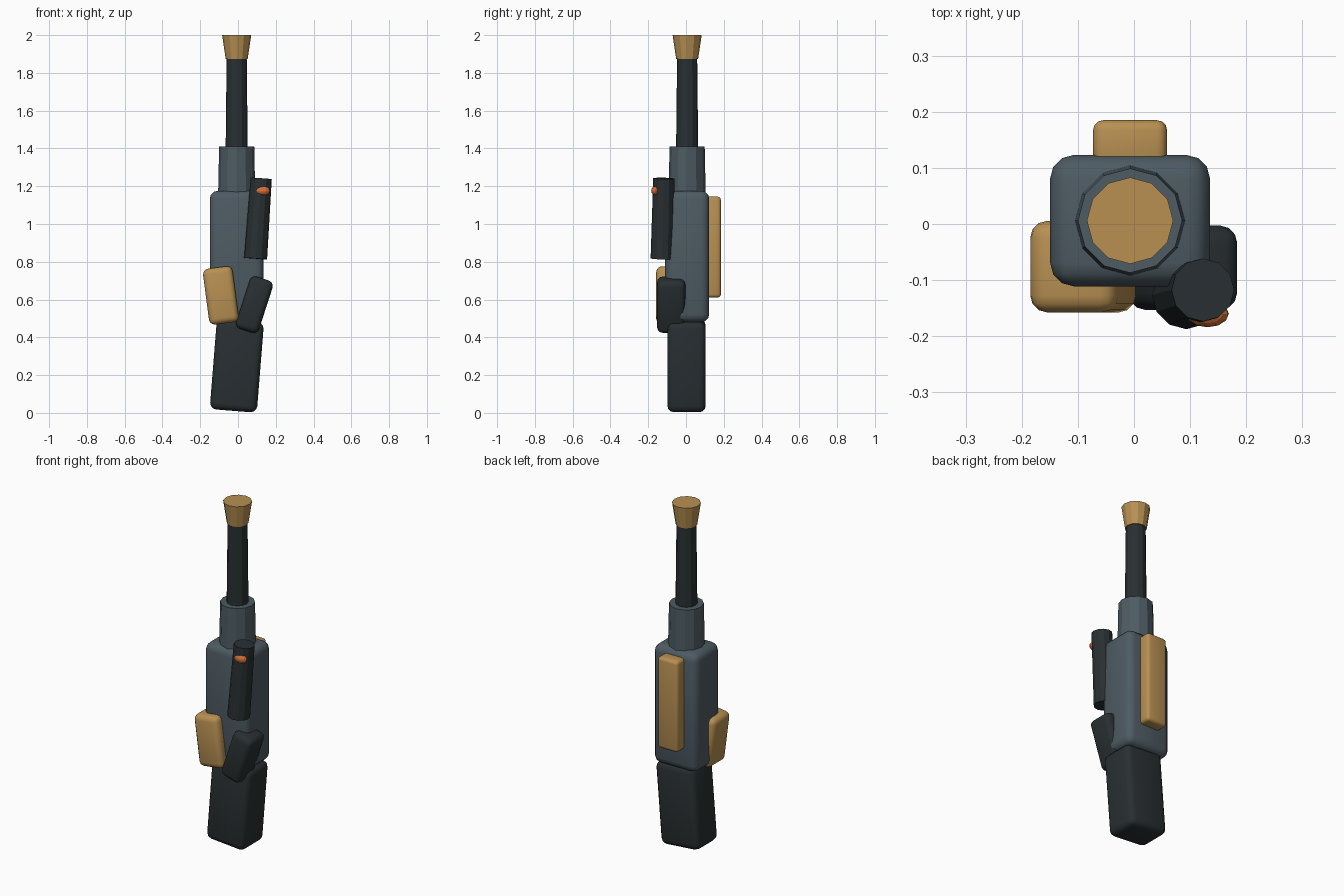
import bpy
from math import radians

if "Cube" in bpy.data.objects:
    bpy.data.objects.remove(bpy.data.objects["Cube"])


def material(name, rgb):
    m = bpy.data.materials.new(name)
    m.diffuse_color = (*rgb, 1)
    m.use_nodes = True
    m.node_tree.nodes["Principled BSDF"].inputs["Base Color"].default_value = m.diffuse_color
    return m


DARK = material("dark_polymer", (0.022, 0.029, 0.032))
SLATE = material("slate_metal", (0.075, 0.105, 0.125))
TAN = material("tan_panel", (0.48, 0.28, 0.085))
ORANGE = material("orange_accent", (0.65, 0.16, 0.04))


def finish(name, mat):
    ob = bpy.context.object
    ob.name = name
    ob.data.materials.append(mat)
    return ob


def box(name, mat, center, size, bevel, tilt=0):
    """Rounded box, tilted about y by the given degrees."""
    bpy.ops.mesh.primitive_cube_add(size=1, location=center)
    ob = finish(name, mat)
    ob.scale = size
    bpy.ops.object.transform_apply(location=False, rotation=False, scale=True)
    mod = ob.modifiers.new("rounding", 'BEVEL')
    mod.width = bevel
    mod.segments = 3
    bpy.ops.object.modifier_apply(modifier=mod.name)
    bpy.ops.object.shade_smooth_by_angle(angle=radians(35))
    ob.rotation_euler = (0, radians(tilt), 0)
    return ob


def tube(name, mat, x, y, z0, z1, r0, r1, sides=12, rot=(0, 0, 0)):
    """Flat-faced tapered cylinder from z0 to z1."""
    bpy.ops.mesh.primitive_cone_add(vertices=sides, radius1=r0, radius2=r1, depth=z1 - z0,
                                    location=(x, y, (z0 + z1) / 2),
                                    rotation=[radians(a) for a in rot])
    return finish(name, mat)


# Stock and main body
box("stock", DARK, (-0.006, 0.003, 0.25), (0.25, 0.203, 0.48), 0.035, 4.6)
box("receiver", SLATE, (-0.007, 0.006, 0.828), (0.285, 0.234, 0.696), 0.042)
box("back_panel", TAN, (-0.007, 0.143, 0.878), (0.132, 0.084, 0.534), 0.018)

# Barrel assembly
CX, CY = -0.007, 0.006
tube("barrel_shroud", SLATE, CX, CY, 1.12, 1.41, 0.099, 0.093)
tube("barrel", DARK, CX, CY, 1.35, 1.9, 0.059, 0.053)
tube("muzzle", TAN, CX, CY, 1.873, 2.0, 0.058, 0.077)

# Grip blocks on the front
box("tan_grip", TAN, (-0.091, -0.076, 0.622), (0.158, 0.163, 0.298), 0.03, -7.5)
box("dark_grip", DARK, (0.087, -0.078, 0.573), (0.127, 0.15, 0.29), 0.03, 18)

# Sight tube with its bright marker
tube("sight_tube", DARK, 0.108, -0.122, 0.816, 1.242, 0.061, 0.056, 12, (-1.2, 4, 0))
bpy.ops.mesh.primitive_uv_sphere_add(segments=12, ring_count=8, radius=1,
                                     location=(0.131, -0.16, 1.176))
marker = finish("sight_marker", ORANGE)
marker.scale = (0.038, 0.024, 0.026)
bpy.ops.object.shade_smooth_by_angle(angle=radians(20))
